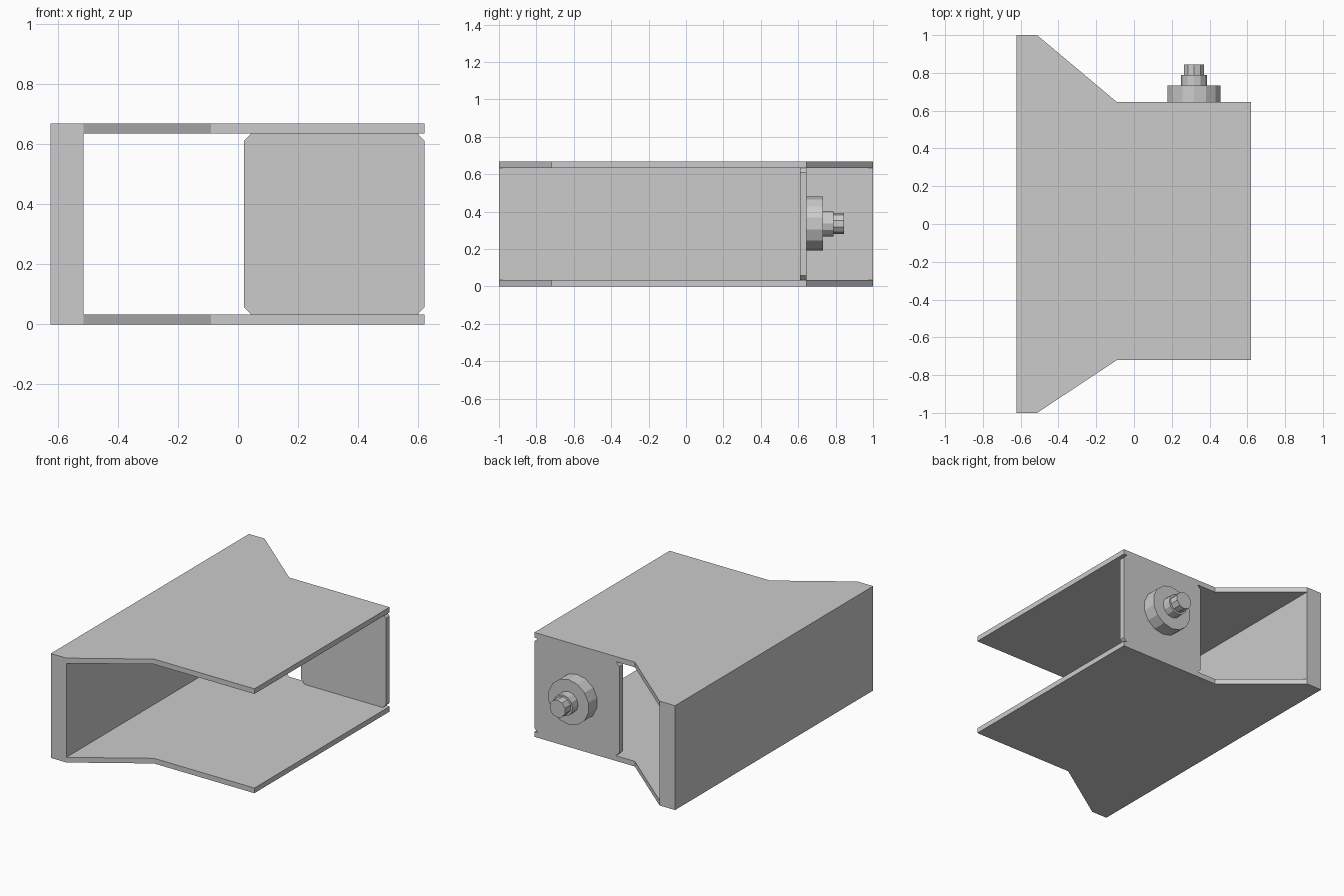
import bpy, bmesh
from mathutils import Matrix

if "Cube" in bpy.data.objects:
    bpy.data.objects.remove(bpy.data.objects["Cube"])


def prism(name, points, to_3d, direction):
    """Extrude a flat outline along a direction."""
    bm = bmesh.new()
    face = bm.faces.new([bm.verts.new(to_3d(a, b)) for a, b in points])
    result = bmesh.ops.extrude_face_region(bm, geom=[face])
    verts = [g for g in result["geom"] if isinstance(g, bmesh.types.BMVert)]
    bmesh.ops.translate(bm, verts=verts, vec=direction)
    return finish(name, bm)


def finish(name, bm):
    bmesh.ops.recalc_face_normals(bm, faces=bm.faces)
    mesh = bpy.data.meshes.new(name)
    bm.to_mesh(mesh)
    bm.free()
    obj = bpy.data.objects.new(name, mesh)
    bpy.context.collection.objects.link(obj)
    return obj


LEFT, WEB, RIGHT = -0.623, -0.513, 0.62
HEIGHT, WALL = 0.667, 0.033
TOP = HEIGHT - WALL
FRONT, BACK = -0.72, 0.645

# Top and bottom flanges, each flaring out to the web
flange = [(WEB, -1), (-0.09, FRONT), (RIGHT, FRONT),
          (RIGHT, BACK), (-0.09, BACK), (WEB, 1)]
for name, z in (("bottom_flange", 0), ("top_flange", TOP)):
    prism(name, flange, lambda x, y: (x, y, z), (0, 0, WALL))

# Thick side web joining the flanges
web = [(LEFT, -1), (WEB, -1), (WEB, 1), (LEFT, 1)]
prism("side_web", web, lambda x, y: (x, y, 0), (0, 0, HEIGHT))

# End plate with clipped corners
x0, x1, c = 0.02, RIGHT, 0.024
plate = [(x0 + c, WALL), (x1 - c, WALL), (x1, WALL + c), (x1, TOP - c),
         (x1 - c, TOP), (x0 + c, TOP), (x0, TOP - c), (x0, WALL + c)]
prism("end_plate", plate, lambda x, z: (x, BACK, z), (0, -0.035, 0))

# Stepped boss on the end plate: name, radius, start, end, sides
for name, radius, y0, y1, sides in (("boss_flange", 0.144, BACK, 0.732, 14),
                                    ("boss_collar", 0.068, 0.732, 0.788, 12),
                                    ("boss_tip", 0.056, 0.788, 0.845, 10)):
    bm = bmesh.new()
    place = (Matrix.Translation((0.318, (y0 + y1) / 2, 0.336))
             @ Matrix.Rotation(1.5707963, 4, 'X'))
    bmesh.ops.create_cone(bm, cap_ends=True, segments=sides, radius1=radius,
                          radius2=radius, depth=y1 - y0, matrix=place)
    finish(name, bm)
